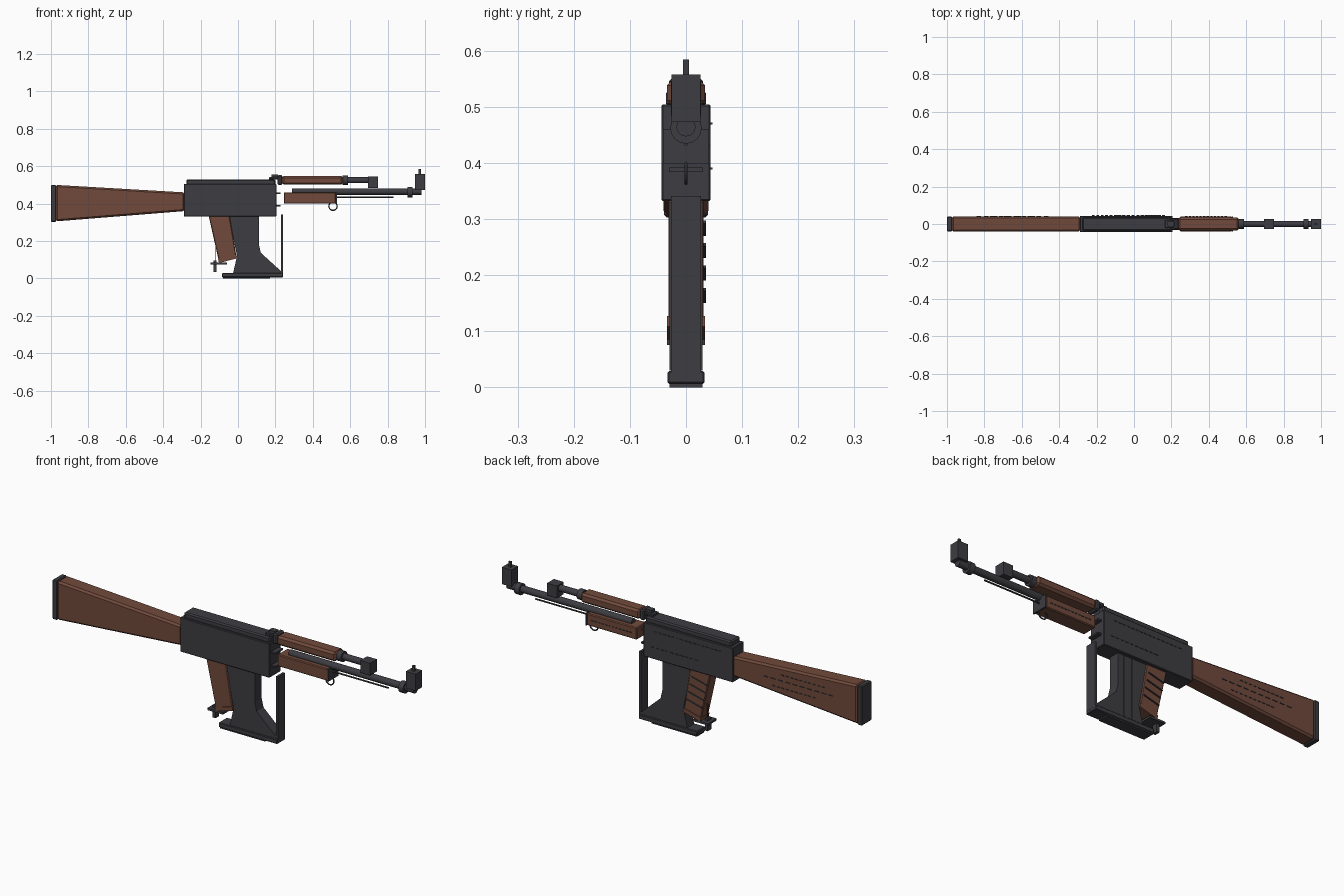
import bpy, bmesh, math
from mathutils import Matrix

if "Cube" in bpy.data.objects:
    bpy.data.objects.remove(bpy.data.objects["Cube"])


def material(name, rgb):
    m = bpy.data.materials.new(name)
    m.diffuse_color = (*rgb, 1)
    m.use_nodes = True
    m.node_tree.nodes["Principled BSDF"].inputs["Base Color"].default_value = m.diffuse_color
    return m


METAL = material("dark metal", (0.047, 0.045, 0.053))
WOOD = material("brown wood", (0.165, 0.068, 0.045))


def finish(name, bm, mat, bevel=0, smooth=False):
    bmesh.ops.recalc_face_normals(bm, faces=bm.faces)
    if bevel:
        bmesh.ops.bevel(bm, geom=bm.edges[:], offset=bevel, segments=1, affect='EDGES')
    me = bpy.data.meshes.new(name)
    bm.to_mesh(me)
    bm.free()
    ob = bpy.data.objects.new(name, me)
    me.materials.append(mat)
    bpy.context.collection.objects.link(ob)
    if smooth:
        bpy.context.view_layer.objects.active = ob
        ob.select_set(True)
        bpy.ops.object.shade_smooth_by_angle()
        ob.select_set(False)
    return ob


def prism(name, profile, y0, y1, mat, bevel=0):
    """Side profile in x, z extruded from y0 to y1."""
    bm = bmesh.new()
    f = bm.faces.new([bm.verts.new((x, y0, z)) for x, z in profile])
    ext = bmesh.ops.extrude_face_region(bm, geom=[f])
    verts = [v for v in ext["geom"] if isinstance(v, bmesh.types.BMVert)]
    bmesh.ops.translate(bm, verts=verts, vec=(0, y1 - y0, 0))
    return finish(name, bm, mat, bevel)


def box(name, x0, x1, z0, z1, w, mat=METAL, bevel=0):
    return prism(name, [(x0, z0), (x1, z0), (x1, z1), (x0, z1)], -w, w, mat, bevel)


def rod(name, x0, x1, z, r, sides=16):
    bm = bmesh.new()
    mtx = Matrix.Translation(((x0 + x1) / 2, 0, z)) @ Matrix.Rotation(math.pi / 2, 4, 'Y')
    bmesh.ops.create_cone(bm, cap_ends=True, segments=sides, radius1=r, radius2=r,
                          depth=x1 - x0, matrix=mtx)
    return finish(name, bm, METAL, smooth=True)


def dashes(name, x0, x1, z, count, y=0.042):
    """Row of thin raised marks on the back side."""
    bm = bmesh.new()
    step = (x1 - x0) / count
    for i in range(count):
        mtx = (Matrix.Translation((x0 + (i + 0.5) * step, y, z))
               @ Matrix.Diagonal((step * 0.6, 0.006, 0.004, 1)))
        bmesh.ops.create_cube(bm, size=1, matrix=mtx)
    return finish(name, bm, METAL)


# Shoulder stock
prism("stock", [(-0.975, 0.305), (-0.285, 0.36), (-0.285, 0.46), (-0.975, 0.5)],
      -0.04, 0.04, WOOD, 0.009)
box("butt_plate", -1.0, -0.973, 0.303, 0.5, 0.039, bevel=0.004)

# Receiver with top cover
box("receiver", -0.29, 0.205, 0.332, 0.504, 0.044, bevel=0.003)
box("top_cover", -0.275, 0.2, 0.5, 0.53, 0.036, bevel=0.006)
for i, z in enumerate((0.388, 0.455)):
    box(f"front_tab_{i}", 0.2, 0.228, z - 0.004, z + 0.004, 0.03)

# Rear sight
box("rear_sight_base", 0.165, 0.235, 0.528, 0.541, 0.022, bevel=0.003)
box("rear_sight_leaf", 0.18, 0.215, 0.539, 0.555, 0.014)

# Upper handguard and gas tube
box("upper_handguard", 0.235, 0.562, 0.501, 0.548, 0.034, WOOD, 0.01)
box("handguard_rear_cap", 0.212, 0.237, 0.5, 0.552, 0.03, bevel=0.006)
rod("handguard_front_cap", 0.56, 0.587, 0.525, 0.026)
rod("gas_tube", 0.58, 0.7, 0.525, 0.016)
box("gas_block", 0.695, 0.749, 0.484, 0.545, 0.027)

# Lower handguard with sling ring
box("lower_handguard", 0.245, 0.522, 0.4, 0.46, 0.039, WOOD, 0.004)
box("handguard_end_plate", 0.521, 0.528, 0.399, 0.46, 0.041)
bpy.ops.mesh.primitive_torus_add(location=(0.508, 0, 0.386), rotation=(math.pi / 2, 0, 0),
                                 major_radius=0.022, minor_radius=0.0035,
                                 major_segments=20, minor_segments=6)
ring = bpy.context.object
ring.name = "sling_ring"
ring.data.materials.append(METAL)
ring.select_set(False)

# Barrel, cleaning rod and front sight
rod("barrel", 0.29, 0.982, 0.464, 0.017)
rod("cleaning_rod", 0.525, 0.832, 0.434, 0.004, 8)
rod("muzzle_collar", 0.905, 0.932, 0.462, 0.028)
box("front_sight_block", 0.946, 1.0, 0.473, 0.557, 0.026)
box("front_sight_post", 0.966, 0.978, 0.55, 0.584, 0.005)

# Pistol grip
grip = [(-0.157, 0.335), (-0.045, 0.335), (-0.008, 0.115), (-0.102, 0.09)]
prism("grip", grip, -0.031, 0.031, WOOD, 0.004)
prism("grip_foot", [(-0.106, 0.103), (-0.008, 0.127), (-0.004, 0.108), (-0.102, 0.082)],
      -0.034, 0.034, WOOD)
for i in range(4):  # grip ribs on the back side
    z, x = 0.15 + 0.04 * i, -0.112 - 0.009 * i
    prism(f"grip_rib_{i}", [(x, z), (x + 0.085, z + 0.022), (x + 0.085, z + 0.027), (x, z + 0.005)],
          0.029, 0.036, METAL)

# Bracket behind the grip
box("bracket_plate", -0.146, -0.06, 0.075, 0.085, 0.034)
box("bracket_post", -0.13, -0.114, 0.035, 0.095, 0.014)
box("bracket_pin", -0.121, -0.117, 0.09, 0.17, 0.003)

# Flared magazine with floor plate
magazine = [(-0.05, 0.335), (0.112, 0.335), (0.112, 0.18), (0.122, 0.137),
            (0.24, 0.03), (0.24, 0.012), (-0.03, 0.012), (-0.005, 0.12)]
prism("magazine", magazine, -0.027, 0.027, METAL)
box("floor_plate", -0.085, 0.24, 0.006, 0.029, 0.033, bevel=0.003)
box("floor_plate_lip", -0.08, 0.17, 0.0, 0.012, 0.029)
for i, x in enumerate((0.03, 0.075)):
    box(f"magazine_rib_{i}", x, x + 0.006, 0.03, 0.33, 0.029)

# Upright guard strip in front of the magazine
box("guard_strip", 0.229, 0.241, 0.02, 0.341, 0.027)

# Fine marks along the back side
dashes("receiver_marks_upper", -0.23, 0.15, 0.47, 16, 0.044)
dashes("receiver_marks_lower", -0.1, 0.17, 0.39, 10, 0.044)
dashes("stock_marks_upper", -0.8, -0.55, 0.44, 10, 0.04)
dashes("stock_marks_middle", -0.85, -0.45, 0.41, 10, 0.04)
dashes("stock_marks_lower", -0.75, -0.5, 0.375, 10, 0.04)
dashes("handguard_marks", 0.27, 0.5, 0.43, 12, 0.039)
